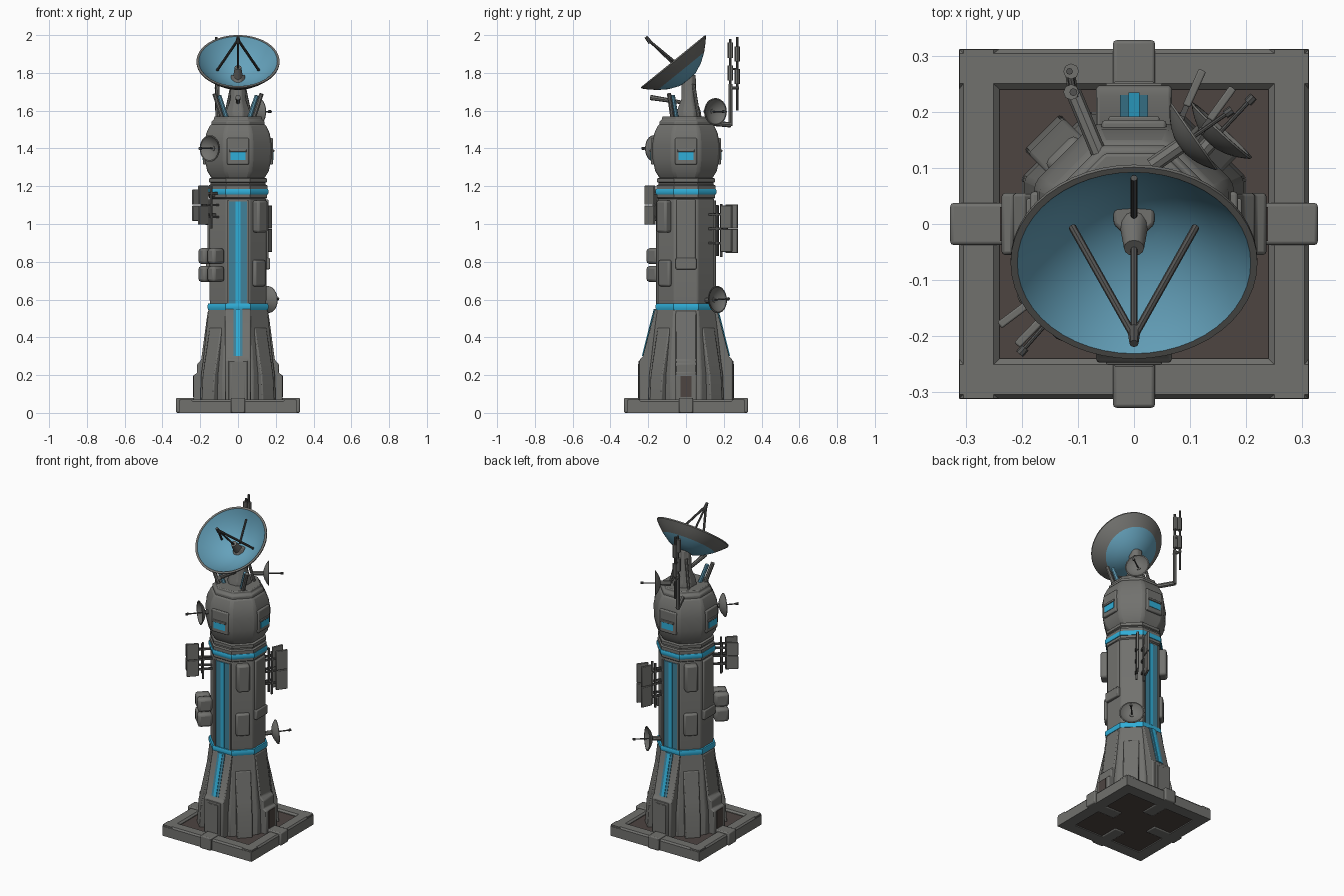
import bpy, bmesh, math
from mathutils import Vector, Matrix

if "Cube" in bpy.data.objects:
    bpy.data.objects.remove(bpy.data.objects["Cube"])


def material(name, rgb):
    m = bpy.data.materials.new(name)
    m.diffuse_color = (*rgb, 1)
    m.use_nodes = True
    m.node_tree.nodes["Principled BSDF"].inputs["Base Color"].default_value = m.diffuse_color
    return m


GREY = material("hull grey", (0.165, 0.165, 0.155))
DARK = material("dark brown", (0.075, 0.058, 0.053))
CYAN = material("bright cyan", (0.03, 0.42, 0.68))
BLUE = material("dish blue", (0.13, 0.36, 0.50))
TEAL = material("stripe blue", (0.05, 0.22, 0.32))
STEEL = material("dark steel", (0.085, 0.085, 0.082))
Q = math.pi / 4


def finish(bm, name, mat, bevel=0, mats=None):
    bmesh.ops.recalc_face_normals(bm, faces=bm.faces)
    me = bpy.data.meshes.new(name)
    bm.to_mesh(me)
    bm.free()
    ob = bpy.data.objects.new(name, me)
    bpy.context.collection.objects.link(ob)
    for m in mats or [mat]:
        me.materials.append(m)
    if bevel:
        mod = ob.modifiers.new("bevel", "BEVEL")
        mod.width, mod.segments, mod.limit_method = bevel, 2, "ANGLE"
    bpy.ops.object.select_all(action="DESELECT")
    ob.select_set(True)
    bpy.context.view_layer.objects.active = ob
    bpy.ops.object.shade_smooth_by_angle(angle=math.radians(35))
    return ob


def box(name, c, s, mat=GREY, angle=0, bevel=0.006):
    """Box at c=(radial, sideways, z), turned about z; angle 0 faces +x."""
    bm = bmesh.new()
    bmesh.ops.create_cube(bm, size=1, matrix=Matrix.Rotation(angle, 4, "Z")
                          @ Matrix.Translation(c) @ Matrix.Diagonal((*s, 1)))
    return finish(bm, name, mat, bevel)


def loft(name, profile, sides=8, mat=GREY, y=0, bevel=0.006):
    """Stack of polygons; the profile lists (apothem, z)."""
    bm = bmesh.new()
    k, rings = math.cos(math.pi / sides), []
    for r, z in profile:
        rings.append([bm.verts.new((r / k * math.cos((i + .5) * math.tau / sides),
                                    y + r / k * math.sin((i + .5) * math.tau / sides), z))
                      for i in range(sides)])
    for a, b in zip(rings, rings[1:]):
        for i in range(sides):
            j = (i + 1) % sides
            bm.faces.new((a[i], a[j], b[j], b[i]))
    bm.faces.new(rings[0])
    bm.faces.new(rings[-1])
    return finish(bm, name, mat, bevel)


def fin(name, pts, width, angle, mat=GREY, bevel=0.006):
    """(radial, z) outline extruded sideways and turned about z."""
    bm = bmesh.new()
    f = bm.faces.new([bm.verts.new((r, -width / 2, z)) for r, z in pts])
    ext = bmesh.ops.extrude_face_region(bm, geom=[f])["geom"]
    bmesh.ops.translate(bm, vec=(0, width, 0), verts=[v for v in ext if isinstance(v, bmesh.types.BMVert)])
    bmesh.ops.rotate(bm, matrix=Matrix.Rotation(angle, 3, "Z"), verts=bm.verts)
    return finish(bm, name, mat, bevel)


def rod(name, a, b, r=0.006, mat=STEEL, r2=None, sides=8):
    a, b = Vector(a), Vector(b)
    d = b - a
    bm = bmesh.new()
    bmesh.ops.create_cone(bm, cap_ends=True, segments=sides, radius1=r, radius2=r2 or r, depth=d.length,
                          matrix=Matrix.Translation((a + b) / 2) @ d.to_track_quat("Z", "Y").to_matrix().to_4x4())
    return finish(bm, name, mat)


def dish(name, centre, normal, radius, depth, thick, mats, back_r=0, seg=32):
    """Bowl spun about its axis: slot 0 shell, slot 1 inside and centre of the back."""
    fr = [0, .25, .5, .72, .9, 1]
    outer = [(radius * f, -depth * (1 - f ** 2)) for f in fr]
    inner = [(max(r - thick * f, 0), z + thick * (1 - .6 * f)) for (r, z), f in zip(outer, fr)]
    inner[-1] = (radius - thick, thick * .6)
    path = outer + [(radius, thick * .6)] + inner[::-1]
    bm = bmesh.new()
    vs = [bm.verts.new((r, 0, z)) for r, z in path]
    es = [bm.edges.new(p) for p in zip(vs, vs[1:])]
    bmesh.ops.spin(bm, geom=vs + es, axis=(0, 0, 1), cent=(0, 0, 0), steps=seg, angle=math.tau)
    bmesh.ops.remove_doubles(bm, verts=bm.verts, dist=1e-5)
    bmesh.ops.recalc_face_normals(bm, faces=bm.faces)
    for f in bm.faces:
        c = f.calc_center_median()
        inside = f.normal.z > .1 and c.xy.length < radius - thick
        f.material_index = int(inside or c.xy.length < back_r)
    bm.transform(Matrix.Translation(centre) @ Vector(normal).to_track_quat("Z", "Y").to_matrix().to_4x4())
    return finish(bm, name, None, mats=mats)


# Base slab: grey lip, dark sunken floor, crossing beams
box("base_floor", (0, 0, .031), (.56, .56, .05), DARK, bevel=0)
for i in range(4):
    a = i * math.pi / 2
    fin("base_lip", [(.24, 0), (.312, 0), (.312, .06), (.304, .07), (.25, .07), (.24, .06)], .622, a, bevel=0)
    box("base_beam", (.225, 0, .04), (.205, .075, .08), angle=a)

# Tapered lower tower with corner buttresses
loft("lower_tower", [(.2, .05), (.195, .2), (.182, .3), (.155, .55)])
for i in range(4):
    fin("corner_buttress", [(.15, .05), (.232, .05), (.222, .2), (.205, .28), (.17, .45), (.14, .45)], .09, Q + i * 2 * Q)

# Front and back sloped buttresses with doors and light strips
for a in (-2 * Q, 2 * Q):
    fin("main_buttress", [(.12, .05), (.247, .05), (.247, .28), (.228, .3), (.163, .55), (.12, .55)], .135, a)
    box("door_frame", (.246, 0, .165), (.01, .1, .22), angle=a, bevel=.003)
    box("door_leaf", (.25, 0, .16), (.008, .07, .2), angle=a, bevel=.002)
    fin("slope_strip_bed", [(.22, .3), (.23, .3), (.168, .55), (.155, .55)], .05, a, TEAL, 0)
    fin("slope_strip", [(.22, .3), (.234, .3), (.171, .55), (.155, .55)], .02, a, CYAN, 0)
# Stepped side buttresses with dark hatches
for a in (0, 4 * Q):
    fin("side_buttress", [(.12, .05), (.236, .05), (.236, .2), (.216, .21), (.216, .26), (.195, .28), (.16, .54), (.12, .54)], .11, a)
    box("side_hatch", (.235, 0, .14), (.008, .06, .11), DARK, a, 0)

# Shaft, light rings and collars
loft("shaft", [(.145, .54), (.15, .6), (.15, 1.12), (.142, 1.15)])
loft("lower_light_ring", [(.158, .545), (.161, .555), (.161, .568), (.158, .578)], mat=CYAN, bevel=0)
loft("upper_collar_low", [(.142, 1.13), (.154, 1.14), (.154, 1.16)], bevel=0)
loft("upper_light_ring", [(.158, 1.156), (.161, 1.163), (.161, 1.178), (.158, 1.185)], mat=CYAN, bevel=0)
loft("upper_collar", [(.155, 1.184), (.155, 1.205), (.145, 1.21), (.145, 1.218), (.153, 1.222), (.153, 1.24), (.14, 1.245)], bevel=0)
for a in (-2 * Q, 2 * Q):
    box("stripe_bed", (.15, 0, .85), (.008, .096, .54), TEAL, a, 0)
    box("stripe_line", (.153, 0, .85), (.009, .024, .54), CYAN, a, 0)
    for s in (-1, 1):
        box("stripe_edge", (.152, s * .053, .85), (.012, .012, .55), angle=a, bevel=.002)
for a in (0, 4 * Q):
    box("side_panel", (.151, 0, .95), (.02, .1, .36), angle=a)
    box("side_panel_foot", (.158, 0, .79), (.024, .11, .06), angle=a)
for a in (-Q, 3 * Q):
    box("upper_locker", (.165, 0, 1.04), (.05, .075, .17), angle=a, bevel=.012)
    box("lower_locker", (.155, 0, .74), (.03, .08, .14), angle=a, bevel=.01)

# Head with a window on four sides
loft("head", [(.135, 1.235), (.163, 1.28), (.176, 1.34), (.178, 1.42), (.168, 1.48), (.145, 1.53)], bevel=.012)
loft("head_collar", [(.14, 1.51), (.14, 1.545), (.126, 1.552), (.126, 1.57)])
for i in range(4):
    a = i * 2 * Q
    box("head_panel", (.172, 0, 1.385), (.026, .115, .14), angle=a)
    box("head_window", (.184, 0, 1.36), (.007, .08, .04), CYAN, a, 0)
    box("window_brow", (.187, 0, 1.388), (.01, .09, .014), angle=a, bevel=.003)

# Pedestal, braces and horn under the main dish
loft("pedestal", [(.068, 1.56), (.062, 1.6), (.04, 1.66), (.036, 1.79)], y=.015)
for s in (-1, 1):
    rod("outer_brace", (s * .08, -.07, 1.55), (s * .125, -.09, 1.69), .012, GREY)
    rod("inner_brace", (s * .06, -.05, 1.56), (s * .1, -.07, 1.68), .012, BLUE)
    rod("rear_brace", (s * .07, .07, 1.55), (s * .03, .04, 1.74), .009, GREY)
rod("front_horn", (0, -.03, 1.645), (0, -.19, 1.67), .01, GREY, .014)

# Main dish with rim, feed tripod and receiver
N = Vector((0, -.63, .776)).normalized()
C = Vector((0, -.065, 1.856))
U = Vector((0, N.z, -N.y))
X = Vector((1, 0, 0))
dish("main_dish", C, N, .22, .125, .012, [GREY, BLUE], back_r=.14, seg=48)
apex = C + N * .178 - U * .03
for s in (-1, 1):
    rod("feed_leg", apex, C - N * .07 + X * s * .11 + U * .02, .007)
rod("feed_spine", apex, C - N * .06 + U * .0, .006)
rod("feed_rear_arm", C - N * .09 + U * .03, C - N * .03 + U * .165, .006)
rod("feed_tip", apex - N * .02, apex + N * .02, .012, STEEL, .008)
rod("receiver", C - N * .12, C - N * .035, .028, GREY, .018, 12)

# Small dishes with feeds and mounts
for c, n, r in (((.105, .155, 1.595), (.82, .57, 0), .072),
                ((.155, .165, .6), (.68, .73, .05), .072),
                ((-.148, -.168, 1.4), (-.66, -.75, 0), .07)):
    c, n = Vector(c), Vector(n).normalized()
    dish("small_dish", c, n, r, .03, .006, [GREY, GREY], seg=24)
    rod("small_dish_feed", c - n * .025, c + n * .08, .004)
    rod("small_dish_tip", c + n * .07, c + n * .085, .008)
    rod("small_dish_mount", c - n * .09, c - n * .02, .014, GREY)

# Antenna plates on brackets
for name, deg, z, h in (("front_left_plate", 226, 1.1, .21), ("front_left_plate_inner", 217, 1.1, .17),
                        ("rear_right_plate_a", 66, .975, .26), ("rear_right_plate_b", 54, .975, .25)):
    a = math.radians(deg)
    box(name, (.265, 0, z + h / 4), (.07, .014, h / 2 - .004), angle=a, bevel=.003)
    box(name + "_low", (.265, 0, z - h / 4), (.07, .014, h / 2 - .004), angle=a, bevel=.003)
    box(name + "_post", (.205, 0, z - .01), (.012, .012, h + .02), STEEL, a, .002)
    for k in (-.3, 0, .3):
        box(name + "_arm", (.195, 0, z + k * h), (.09, .01, .012), STEEL, a, 0)

# Equipment pods on the front left
for z in (.735, .83):
    for s in (-1, 1):
        box("equipment_pod", (.2, s * .034, z), (.085, .056, .085), angle=5 * Q, bevel=.016)

# Rear mast: arm, pole and two whip elements
rod("mast_arm", (-.06, .12, 1.535), (-.108, .235, 1.525), .014, GREY)
rod("mast_pole", (-.108, .235, 1.52), (-.108, .235, 1.74), .011, GREY)
rod("mast_whip", (-.108, .235, 1.7), (-.108, .235, 1.98), .007)
rod("mast_crossbar", (-.108, .225, 1.72), (-.115, .28, 1.72), .009, GREY)
rod("mast_element", (-.115, .272, 1.6), (-.115, .272, 1.99), .006)
for y, z in ((.235, 1.8), (.272, 1.78), (.272, 1.9), (.235, 1.92)):
    rod("mast_sleeve", (-.112, y, z - .04), (-.112, y, z + .04), .014, GREY)
rod("mast_upper_tie", (-.108, .235, 1.82), (-.115, .272, 1.82), .006)
